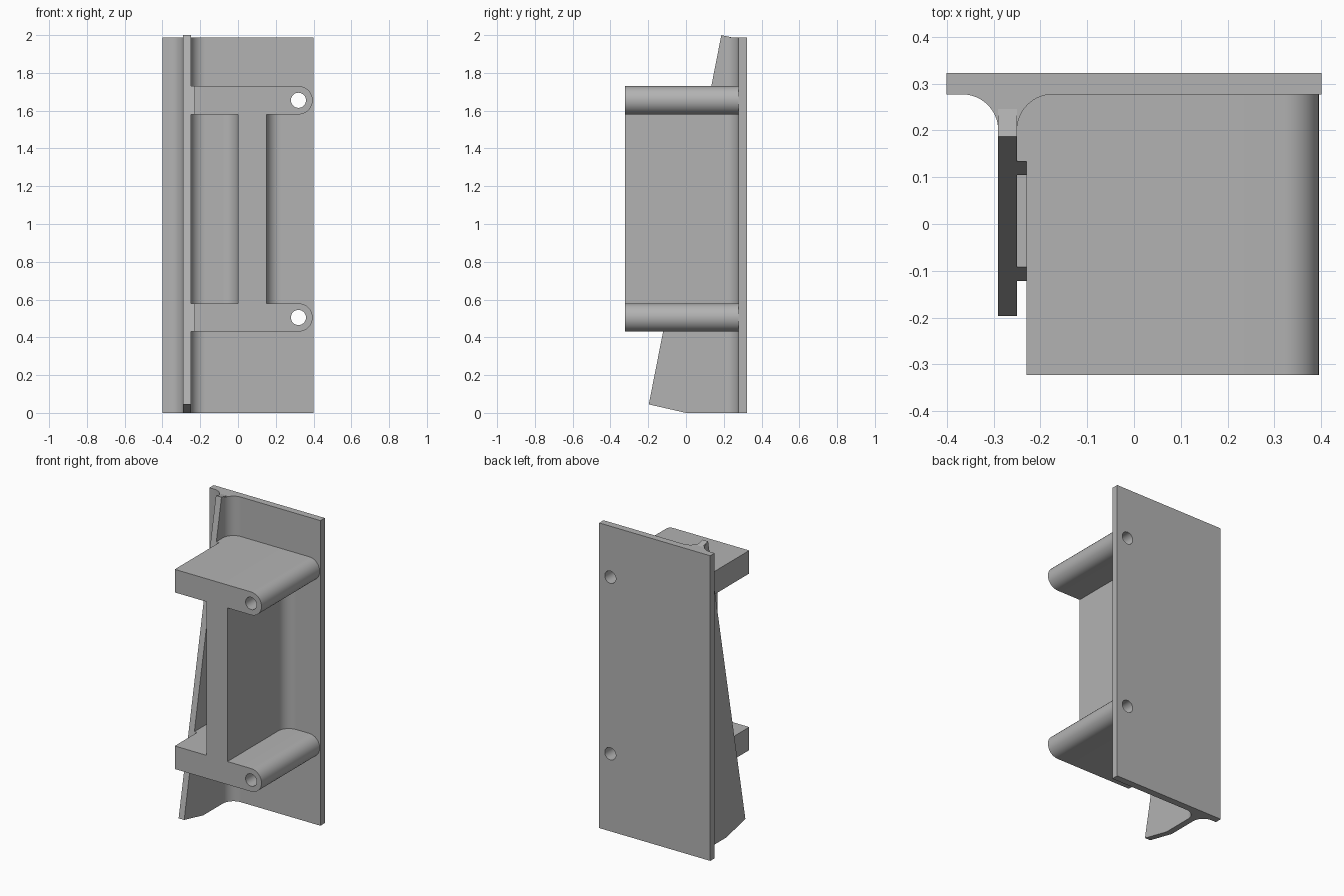
import bpy, bmesh
from math import sin, cos, pi
from mathutils import Vector

if "Cube" in bpy.data.objects:
    bpy.data.objects.remove(bpy.data.objects["Cube"])

grey = bpy.data.materials.new("plain grey")
grey.use_nodes = True
colour = (0.45, 0.45, 0.45, 1)
grey.diffuse_color = colour
grey.node_tree.nodes["Principled BSDF"].inputs["Base Color"].default_value = colour

PLACE = {"x": lambda a, b, d: (d, a, b),
         "y": lambda a, b, d: (a, d, b),
         "z": lambda a, b, d: (a, b, d)}


def prism(name, profile, axis, start, end):
    """Extrude a closed 2D profile along one axis."""
    bm = bmesh.new()
    place = PLACE[axis]
    face = bm.faces.new([bm.verts.new(place(a, b, start)) for a, b in profile])
    grown = bmesh.ops.extrude_face_region(bm, geom=[face])["geom"]
    shift = Vector(place(0, 0, end - start))
    bmesh.ops.translate(bm, vec=shift, verts=[v for v in grown if isinstance(v, bmesh.types.BMVert)])
    bmesh.ops.recalc_face_normals(bm, faces=bm.faces)
    mesh = bpy.data.meshes.new(name)
    bm.to_mesh(mesh)
    bm.free()
    mesh.materials.append(grey)
    obj = bpy.data.objects.new(name, mesh)
    bpy.context.collection.objects.link(obj)
    return obj


def select(obj):
    bpy.ops.object.select_all(action="DESELECT")
    obj.select_set(True)
    bpy.context.view_layer.objects.active = obj


def arc(cx, cy, r, a0, a1, n=16):
    return [(cx + r * cos(a0 + (a1 - a0) * i / n),
             cy + r * sin(a0 + (a1 - a0) * i / n)) for i in range(n + 1)]


FRONT, FACE, BACK = -0.322, 0.277, 0.322
R = 0.077
RIB_L, RIB_R = -0.29, -0.25
ARMS = [(0.43, 0.58), (1.58, 1.73)]
PIN_X, ARM_R = 0.32, 0.075
WEB_L, WEB_R, ARM_X = 0.0, 0.15, -0.23

# back plate with the filleted root of the rib
section = [(-0.4, BACK), (-0.4, FACE)]
section += arc(RIB_L - R, FACE - R, R, pi / 2, 0)
section += arc(RIB_R + R, FACE - R, R, pi, pi / 2)
section += [(0.4, FACE), (0.4, BACK)]
plate = prism("back_plate", section, "z", 0, 1.987)

# tapering rib with sloping ends
rib = prism("tapered_rib", [(0, 0), (-0.197, 0.045), (0.187, 2), (0.255, 1.985),
                            (0.255, 0.004), (FACE - R, 0)], "x", RIB_L, RIB_R)


def rib_edge(z):
    return -0.197 + 0.384 * (z - 0.045) / 1.955


# two arms joined by an upright web
(low0, low1), (high0, high1) = ARMS
outline = [(ARM_X, low0)]
outline += arc(PIN_X, (low0 + low1) / 2, ARM_R, -pi / 2, pi / 2)
outline += [(WEB_R, low1), (WEB_R, high0)]
outline += arc(PIN_X, (high0 + high1) / 2, ARM_R, -pi / 2, pi / 2)
outline += [(ARM_X, high1), (ARM_X, high0), (WEB_L, high0), (WEB_L, low1), (ARM_X, low1)]
bracket = prism("arm_bracket", outline, "y", FRONT, FACE)

parts = [plate, rib, bracket]

# fillets where the web meets the plate
for name, x, s in (("left", WEB_R, 1), ("right", WEB_L, -1)):
    curve = [(x + s * (R - px), py) for px, py in arc(0, FACE - R, R, 0, pi / 2)]
    parts.append(prism("web_fillet_" + name, curve + [(x, FACE)], "z", low1, high0))

# short links between the arms and the rib
for name, (z0, z1) in zip(("lower", "upper"), ARMS):
    side = [(rib_edge(z0), z0), (rib_edge(z1), z1), (FACE, z1), (FACE, z0)]
    parts.append(prism(name + "_arm_link", side, "x", RIB_R, ARM_X))

# pin holes through arms and plate
for z0, z1 in ARMS:
    cutter = prism("pin_hole_cutter", arc(PIN_X, (z0 + z1) / 2, 0.04, 0, 2 * pi, 32)[:-1],
                   "y", -0.5, 0.5)
    cutter.hide_render = True
    for obj in (plate, bracket):
        mod = obj.modifiers.new("pin_hole", "BOOLEAN")
        mod.operation = "DIFFERENCE"
        mod.solver = "EXACT"
        mod.object = cutter
        select(obj)
        bpy.ops.object.modifier_apply(modifier=mod.name)
    bpy.data.objects.remove(cutter)

for obj in parts:
    select(obj)
    bpy.ops.object.shade_smooth_by_angle()
